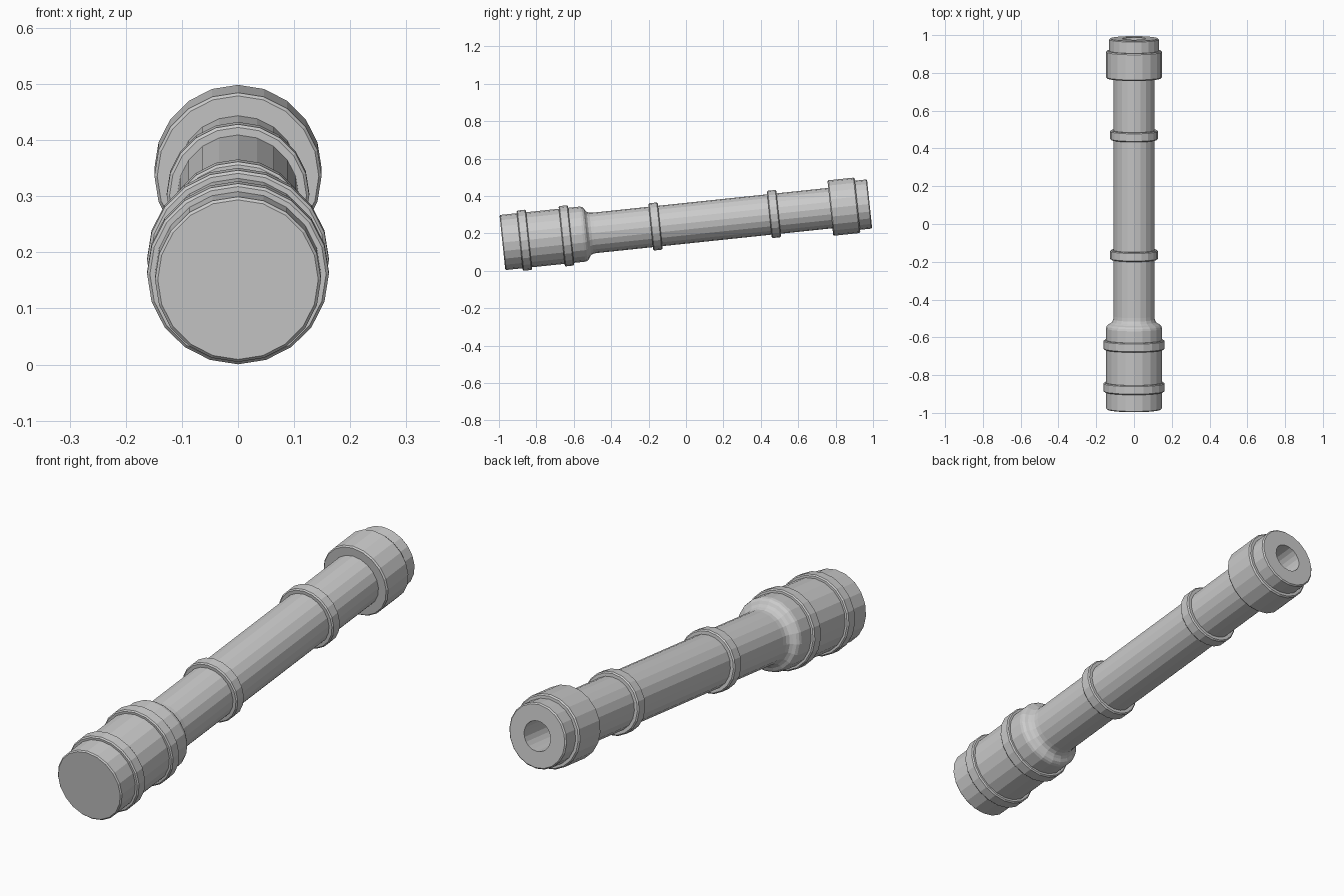
import bpy, bmesh, math
from mathutils import Matrix

if "Cube" in bpy.data.objects:
    bpy.data.objects.remove(bpy.data.objects["Cube"])

SIDES = 20
TILT = Matrix.Translation((0, 0, 0.2545)) @ Matrix.Rotation(math.radians(6), 4, 'X')


def lathe(name, profile):
    """Revolve (position, radius) points about the tilted long axis."""
    bm = bmesh.new()
    rows = []
    for s, r in profile:
        if r == 0:
            rows.append([bm.verts.new((0, s, 0))] * SIDES)
        else:
            rows.append([bm.verts.new((r * math.sin(2 * math.pi * i / SIDES), s,
                                       r * math.cos(2 * math.pi * i / SIDES)))
                         for i in range(SIDES)])
    for a, b in zip(rows, rows[1:]):
        for i in range(SIDES):
            j = (i + 1) % SIDES
            loop = list(dict.fromkeys((a[i], a[j], b[j], b[i])))
            bm.faces.new(loop)
    # Merge the triangle fans of the end discs into single flat faces
    hubs = [r[0] for r in rows if r[0] is r[1]]
    bmesh.ops.dissolve_verts(bm, verts=hubs)
    bmesh.ops.recalc_face_normals(bm, faces=bm.faces)
    bm.transform(TILT)
    mesh = bpy.data.meshes.new(name)
    bm.to_mesh(mesh)
    bm.free()
    obj = bpy.data.objects.new(name, mesh)
    bpy.context.collection.objects.link(obj)
    return obj


def band(name, s, r_in, r_out, half=0.025, c=0.005):
    """Chamfered raised band that starts just under the tube's surface."""
    i = r_in - 0.002
    lathe(name, [(s - half, i), (s - half, r_out - c), (s - half + c, r_out),
                 (s + half - c, r_out), (s + half, r_out - c), (s + half, i)])


# Main tube: thick closed front, filleted shoulder, slim barrel, stepped muzzle, bore
lathe("tube", [
    (-0.987, 0), (-0.987, 0.143), (-0.982, 0.148),
    (-0.556, 0.148), (-0.545, 0.145), (-0.536, 0.138),
    (-0.530, 0.126), (-0.522, 0.116), (-0.508, 0.110), (-0.49, 0.1085),
    (0.776, 0.1085), (0.776, 0.144), (0.782, 0.149),
    (0.916, 0.149), (0.922, 0.144), (0.922, 0.132),
    (0.982, 0.132), (0.987, 0.127), (0.987, 0.061),
    (0.75, 0.061), (0.75, 0)])

# Raised bands on the thick grip section and on the slim barrel
for n, s in enumerate((-0.869, -0.643)):
    band(f"grip_band_{n + 1}", s, 0.148, 0.162)
for n, s in enumerate((-0.164, 0.473)):
    band(f"barrel_band_{n + 1}", s, 0.1085, 0.127)
